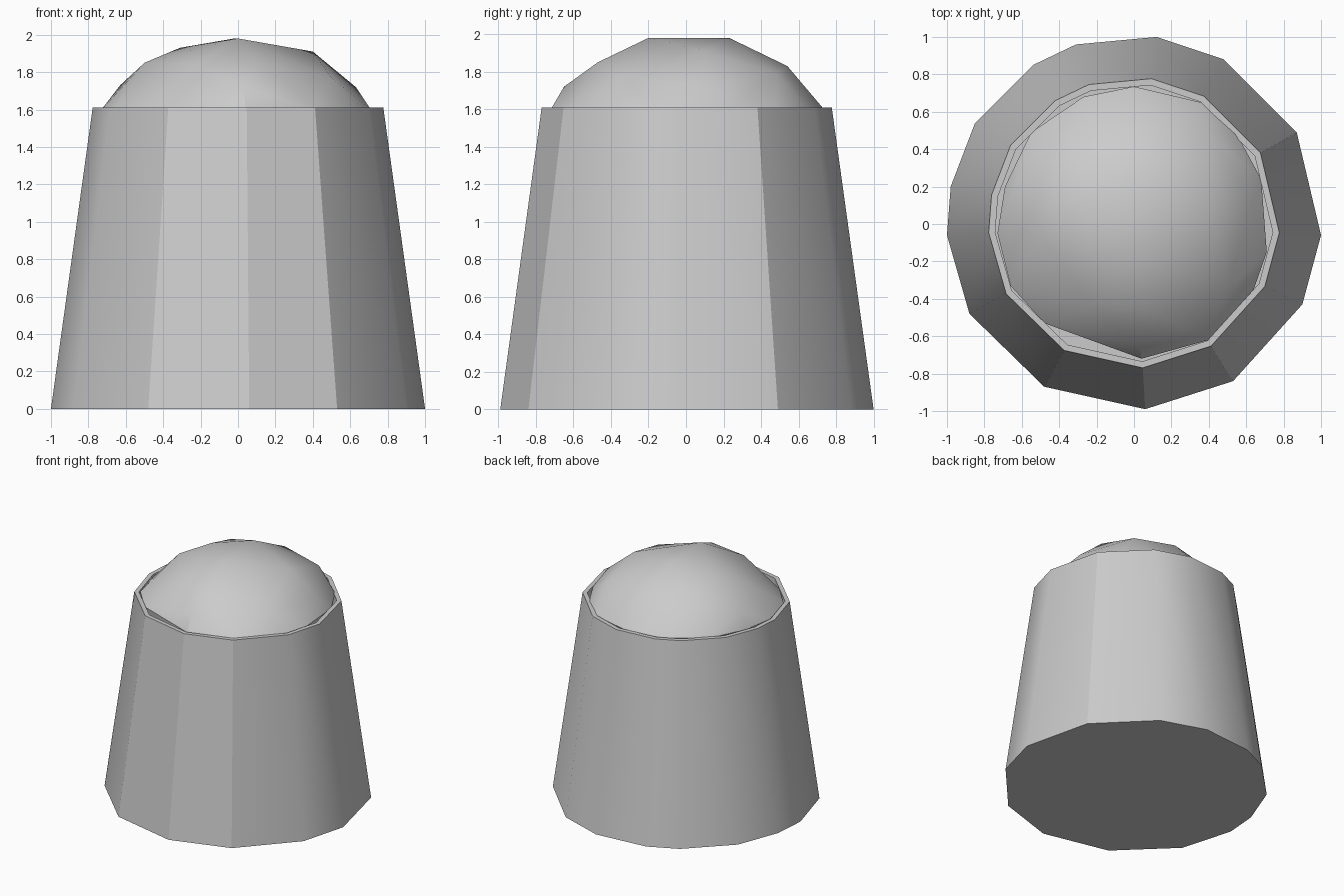
import bpy, bmesh, math
from mathutils import Vector

if "Cube" in bpy.data.objects:
    bpy.data.objects.remove(bpy.data.objects["Cube"])

grey = bpy.data.materials.new("plain grey")
grey.use_nodes = True
colour = (0.6, 0.6, 0.6, 1)
grey.diffuse_color = colour
grey.node_tree.nodes["Principled BSDF"].inputs["Base Color"].default_value = colour


def finish(bm, name, angle):
    bmesh.ops.recalc_face_normals(bm, faces=bm.faces)
    mesh = bpy.data.meshes.new(name)
    bm.to_mesh(mesh)
    bm.free()
    obj = bpy.data.objects.new(name, mesh)
    bpy.context.collection.objects.link(obj)
    mesh.materials.append(grey)
    bpy.ops.object.select_all(action="DESELECT")
    obj.select_set(True)
    bpy.context.view_layer.objects.active = obj
    bpy.ops.object.shade_smooth_by_angle(angle=math.radians(angle))


# Hand-cut, uneven outline of the tapered pot
outline = [(1, -.06), (.9, -.43), (.53, -.84), (.06, -.99), (-.48, -.87),
           (-.88, -.48), (-1, -.06), (-.98, .2), (-.85, .54), (-.54, .85),
           (-.31, .96), (.12, 1), (.48, .88), (.87, .49)]

# Pot: closed base, tapered wall, thin rim and shallow recess
bm = bmesh.new()
rings = [[bm.verts.new((x * s, y * s, z)) for x, y in outline]
         for s, z in ((1, 0), (.777, 1.61), (.742, 1.61), (.742, 1.5))]
for low, high in zip(rings, rings[1:]):
    for i in range(len(outline)):
        j = (i + 1) % len(outline)
        bm.faces.new((low[i], low[j], high[j], high[i]))
bm.faces.new(rings[0])
bm.faces.new(rings[-1])
finish(bm, "tapered_pot", 29.6)

# Domed filling: faceted lump seated in the recess
crown = [(0, -.2, 1.98), (-.02, .23, 1.98), (.4, .1, 1.91), (-.31, .1, 1.93),
         (-.5, -.05, 1.85), (-.22, -.44, 1.84), (.1, -.47, 1.85),
         (.5, -.35, 1.77), (.63, .12, 1.72), (.4, .48, 1.79),
         (.05, .54, 1.83), (-.38, .45, 1.81), (-.63, .2, 1.73),
         (.03, -.65, 1.72)]
foot = [(.71, -.15), (.64, -.35), (.4, -.62), (.04, -.72), (-.48, -.53),
        (-.66, -.33), (-.73, -.05), (-.69, .2), (-.55, .49), (-.27, .68),
        (0, .735), (.36, .65), (.55, .48), (.68, .24)]
bm = bmesh.new()
for p in crown:
    bm.verts.new(p)
for x, y in foot:
    bm.verts.new((x, y, 1.6))
    bm.verts.new((x * .98, y * .98, 1.5))
hull = bmesh.ops.convex_hull(bm, input=bm.verts)
loose = [v for v in bm.verts if not v.link_faces]
bmesh.ops.delete(bm, geom=loose, context="VERTS")
finish(bm, "domed_filling", 30)
